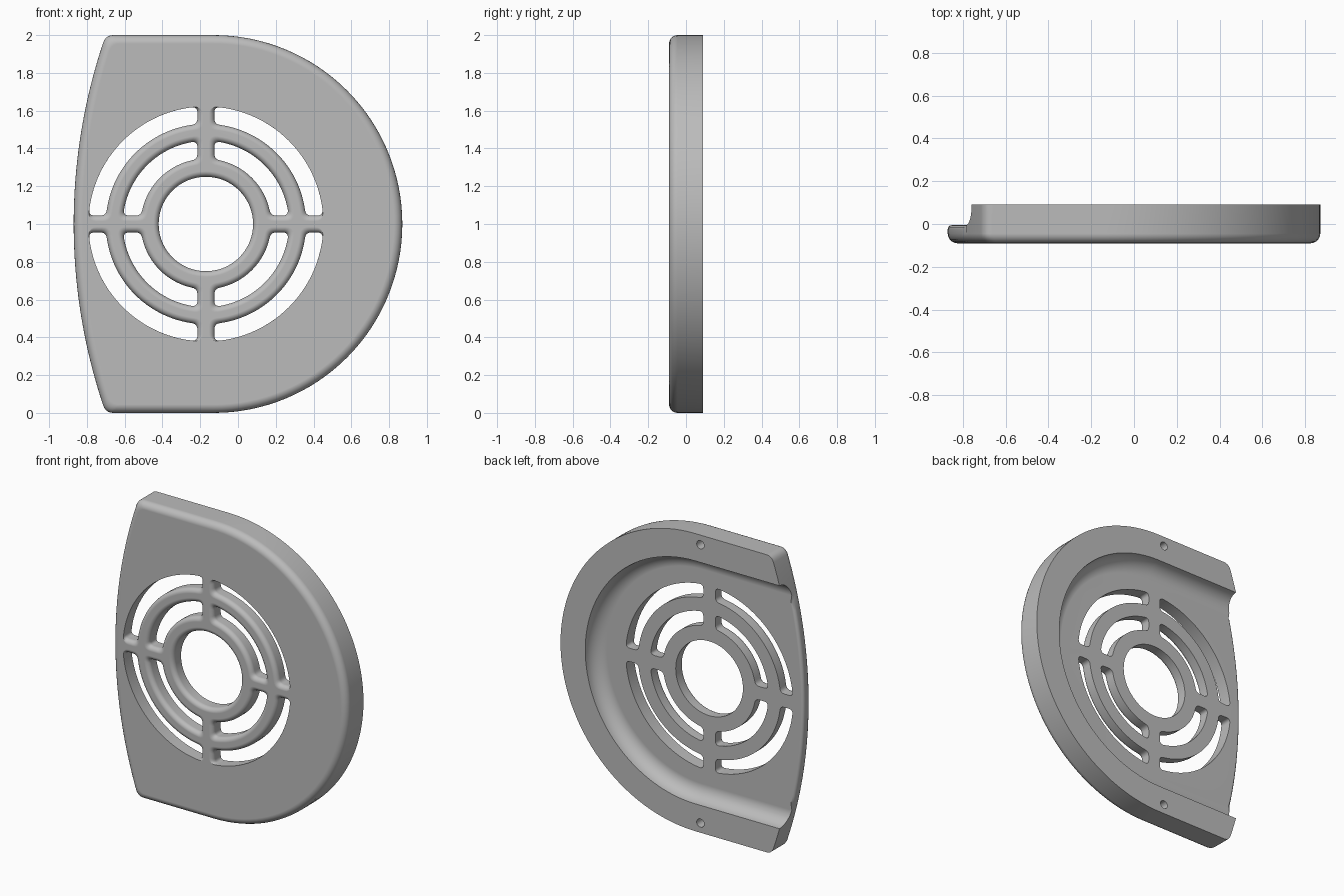
import bpy, bmesh
from math import sin, cos, pi, asin, sqrt, hypot

if "Cube" in bpy.data.objects:
    bpy.data.objects.remove(bpy.data.objects["Cube"])

FRONT, FLOOR, BACK = -0.09, -0.005, 0.09
ARC_X, VENT_X, MID_Z = -0.13, -0.17, 1.0
SIDE_R, SIDE_X = 3.03, 2.16          # radius and centre of the shallow side arc
ROUND, FLARE, STEPS = 0.045, 0.03, 5


def arc(r, a, b, n, cx=0.0, cz=0.0):
    return [(cx + r * cos(a + (b - a) * i / n), cz + r * sin(a + (b - a) * i / n))
            for i in range(n + 1)]


def corner(p, c, q, n=5):
    """Soft corner from p to q pulled towards c."""
    ts = [i / n for i in range(n + 1)]
    return [tuple((1 - t) ** 2 * p[k] + 2 * t * (1 - t) * c[k] + t * t * q[k] for k in (0, 1))
            for t in ts]


def loft(bm, layers):
    """Closed solid through (y, outline) layers."""
    rings = [[bm.verts.new((x, y, z)) for x, z in pts] for y, pts in layers]
    for a, b in zip(rings, rings[1:]):
        for i in range(len(a)):
            j = (i + 1) % len(a)
            bm.faces.new((a[i], a[j], b[j], b[i]))
    bm.faces.new(rings[0])
    bm.faces.new(rings[-1])


def make_object(name, bm):
    bmesh.ops.recalc_face_normals(bm, faces=bm.faces)
    mesh = bpy.data.meshes.new(name)
    bm.to_mesh(mesh)
    bm.free()
    ob = bpy.data.objects.new(name, mesh)
    bpy.context.collection.objects.link(ob)
    return ob


def cut(ob, cutter):
    mod = ob.modifiers.new("cut", "BOOLEAN")
    mod.operation, mod.solver, mod.object = "DIFFERENCE", "EXACT", cutter
    bpy.context.view_layer.objects.active = ob
    bpy.ops.object.modifier_apply(modifier=mod.name)
    bpy.data.objects.remove(cutter)


def body_outline(d):
    """Cover outline inset by d."""
    h, rc = 1 - d, 0.04

    def side(z):
        return (SIDE_X - sqrt((SIDE_R - d) ** 2 - z * z), z)
    tip = side(h)
    top = corner((tip[0] + rc, h), tip, side(h - rc))
    left = [side((h - rc) * (1 - i / 20)) for i in range(1, 40)]
    bottom = [(x, -z) for x, z in reversed(top)]
    pts = arc(h, -pi / 2, pi / 2, 64, ARC_X) + top + left + bottom
    return [(x, z + MID_Z) for x, z in pts]


def slot_outline(ri, ro, w, rc, quarter):
    """Quarter ring slot with soft corners, turned by quarter turns."""
    a, b = asin(w / ro) + rc / ro, asin(w / ri) + rc / ri
    outer = arc(ro, a, pi / 2 - a, 24)
    inner = arc(ri, pi / 2 - b, b, 24)
    po, pi_ = sqrt(ro * ro - w * w), sqrt(ri * ri - w * w)
    pts = outer[1:-1]
    pts += corner(outer[-1], (w, po), (w, po - rc))
    pts += corner((w, pi_ + rc), (w, pi_), inner[0])
    pts += inner[1:-1]
    pts += corner(inner[-1], (pi_, w), (pi_ + rc, w))
    pts += corner((po - rc, w), (po, w), outer[0])
    c, s = cos(quarter * pi / 2), sin(quarter * pi / 2)
    return [(VENT_X + c * x - s * z, MID_Z + s * x + c * z) for x, z in pts]


def flared(bm, outline):
    """Through cutter whose front edge opens with a rounded lip."""
    layers = [(0.2, outline(0))]
    for i in range(STEPS + 1):
        t = pi / 2 * i / STEPS
        layers.append((FRONT + FLARE * (1 - sin(t)), outline(FLARE * (1 - cos(t)))))
    layers.append((FRONT - 0.1, outline(FLARE)))
    loft(bm, layers)


# Solid cover with rounded front edge
bm = bmesh.new()
layers = [(BACK, body_outline(0))]
for i in range(STEPS + 1):
    t = pi / 2 * i / STEPS
    layers.append((FRONT + ROUND * (1 - sin(t)), body_outline(ROUND * (1 - cos(t)))))
loft(bm, layers)
cover = make_object("vent_cover", bm)

# Hollow back, open at the side, with a coved wall
bm = bmesh.new()
layers = []
cove = BACK - FLOOR
for i in range(9):
    t = pi / 2 * i / 8
    layers.append((FLOOR + cove * (1 - cos(t)), 0.816 - cove * (1 - sin(t))))
layers.append((0.2, 0.816))
loft(bm, [(y, arc(r, -pi / 2, pi / 2, 64, ARC_X, MID_Z)
           + [(-1.2, MID_Z + r), (-1.2, MID_Z - r)]) for y, r in layers])
cut(cover, make_object("hollow_cutter", bm))

# Ring slots, centre hole and screw holes
bm = bmesh.new()
for q in range(4):
    flared(bm, lambda d: slot_outline(0.53 - d, 0.622, 0.045 - d, 0.03 + d / 2, q))
    flared(bm, lambda d: slot_outline(0.345 - d, 0.44 + d, 0.045 - d, 0.03 + d / 2, q))
flared(bm, lambda d: arc(0.25 + d, 0, 2 * pi, 72, VENT_X, MID_Z)[:-1])
for side in (-1, 1):
    hole = arc(0.028, 0, 2 * pi, 20, VENT_X, MID_Z + side * 0.935)[:-1]
    loft(bm, [(0.0, hole), (0.2, hole)])
cut(cover, make_object("vent_cutter", bm))

# Soften the back of the open side edge
bm = bmesh.new()
bm.from_mesh(cover.data)


def on_side(v):
    x, y, z = v.co
    return (abs(y - FLOOR) < 0.001 and abs(z - MID_Z) < 0.7
            and abs(hypot(x - SIDE_X, z - MID_Z) - SIDE_R) < 0.002)


edges = [e for e in bm.edges if all(on_side(v) for v in e.verts)]
bmesh.ops.bevel(bm, geom=edges, offset=0.02, segments=3, profile=0.5, affect="EDGES")
bm.to_mesh(cover.data)
bm.free()

# Grey finish and smooth shading
grey = bpy.data.materials.new("plain grey")
grey.use_nodes = True
colour = (0.5, 0.5, 0.5, 1)
grey.diffuse_color = colour
grey.node_tree.nodes["Principled BSDF"].inputs["Base Color"].default_value = colour
cover.data.materials.clear()
cover.data.materials.append(grey)
for face in cover.data.polygons:
    face.material_index = 0
bpy.ops.object.select_all(action="DESELECT")
cover.select_set(True)
bpy.context.view_layer.objects.active = cover
bpy.ops.object.shade_smooth_by_angle(angle=0.6)
normals = cover.modifiers.new("flat_face_normals", "WEIGHTED_NORMAL")
normals.keep_sharp = True
